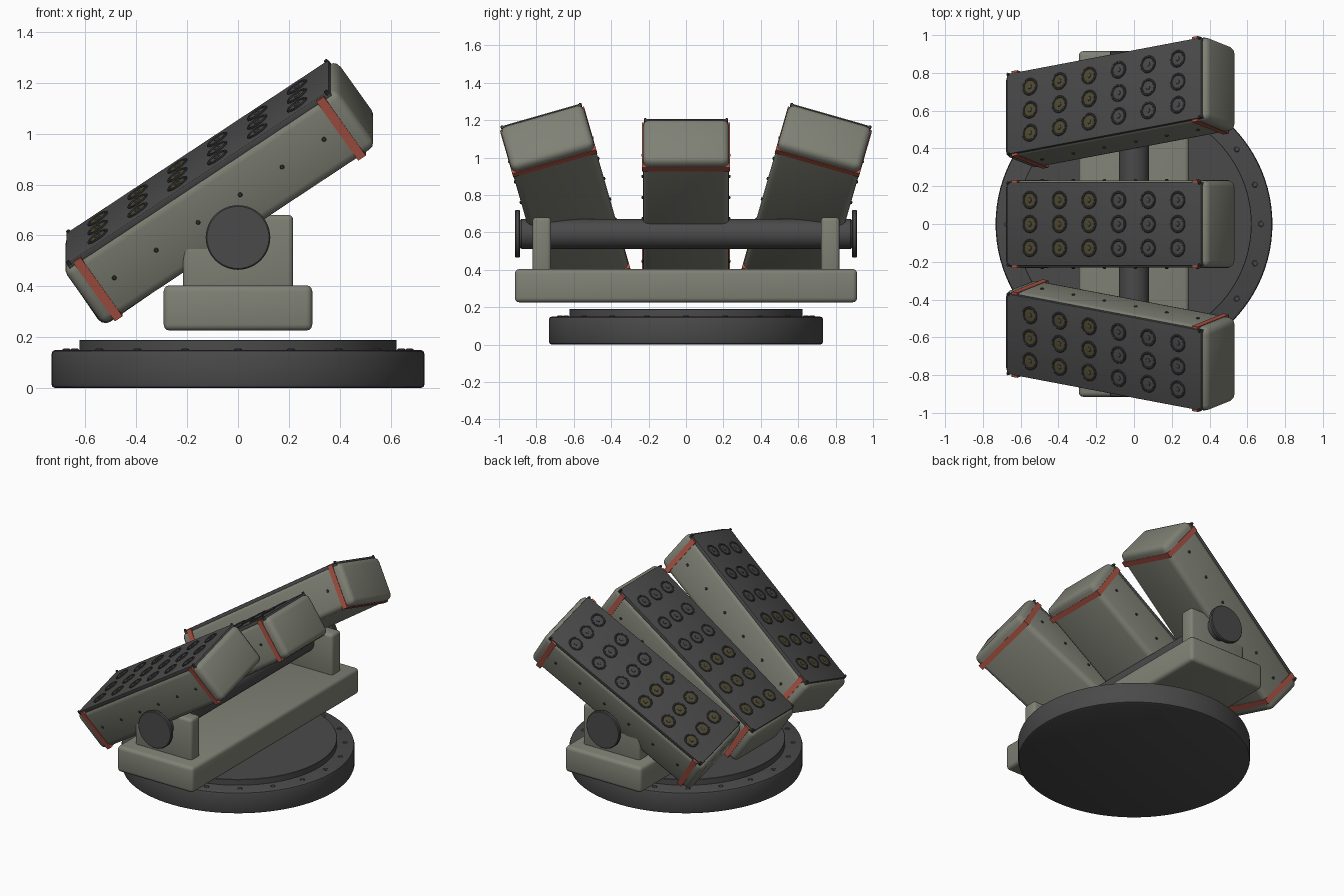
import bpy, bmesh, math
from mathutils import Matrix, Vector

if "Cube" in bpy.data.objects:
    bpy.data.objects.remove(bpy.data.objects["Cube"])


def mat(name, r, g, b):
    m = bpy.data.materials.new(name)
    m.diffuse_color = (r, g, b, 1)
    m.use_nodes = True
    m.node_tree.nodes["Principled BSDF"].inputs["Base Color"].default_value = m.diffuse_color
    return m


GREEN = mat("grey_green_paint", 0.215, 0.22, 0.178)
DARK = mat("dark_grey_metal", 0.068, 0.068, 0.07)
BLACK = mat("blackened_steel", 0.045, 0.045, 0.047)
RED = mat("red_band_paint", 0.42, 0.09, 0.06)
OLIVE = mat("dark_olive", 0.08, 0.068, 0.028)


def finish(name, bm, mats, world=Matrix()):
    """Turn a bmesh into a placed object with sharp edges kept."""
    me = bpy.data.meshes.new(name)
    bmesh.ops.recalc_face_normals(bm, faces=bm.faces)
    bm.to_mesh(me)
    bm.free()
    for m in mats:
        me.materials.append(m)
    ob = bpy.data.objects.new(name, me)
    bpy.context.collection.objects.link(ob)
    ob.matrix_world = world
    bpy.ops.object.select_all(action='DESELECT')
    ob.select_set(True)
    bpy.context.view_layer.objects.active = ob
    bpy.ops.object.shade_smooth_by_angle(angle=math.radians(35))
    return ob


def add_box(bm, centre, size, bevel=0.0, segments=3):
    part = bmesh.new()
    bmesh.ops.create_cube(part, size=1, matrix=Matrix.Translation(centre) @ Matrix.Diagonal((*size, 1)))
    if bevel:
        bmesh.ops.bevel(part, geom=part.edges[:], offset=bevel, segments=segments,
                        profile=0.5, affect='EDGES')
    tmp = bpy.data.meshes.new("tmp")
    part.to_mesh(tmp)
    part.free()
    bm.from_mesh(tmp)
    bpy.data.meshes.remove(tmp)


def add_lathe(bm, profile, place=Matrix(), sides=32, index=0):
    """Revolve (radius, height) points about local z."""
    rings = []
    for r, z in profile:
        if r == 0:
            rings.append([bm.verts.new(place @ Vector((0, 0, z)))])
        else:
            rings.append([bm.verts.new(place @ Vector((r * math.cos(a), r * math.sin(a), z)))
                          for a in (2 * math.pi * i / sides for i in range(sides))])
    for a, b in zip(rings, rings[1:]):
        for i in range(sides):
            j = (i + 1) % sides
            quad = [a[i % len(a)], a[j % len(a)], b[j % len(b)], b[i % len(b)]]
            f = bm.faces.new(list(dict.fromkeys(quad)))
            f.material_index = index


def box_object(name, centre, size, bevel, m, world=Matrix()):
    bm = bmesh.new()
    add_box(bm, centre, size, bevel)
    return finish(name, bm, [m], world)


def lathe_object(name, profile, m, place=Matrix(), sides=64):
    bm = bmesh.new()
    add_lathe(bm, profile, place, sides)
    return finish(name, bm, [m])


# Round base with raised turntable and a ring of bolts
lathe_object("base_disc", [(0, 0), (0.718, 0), (0.729, 0.005), (0.733, 0.015), (0.733, 0.134),
                           (0.729, 0.145), (0.718, 0.15), (0, 0.15)], DARK, sides=96)
lathe_object("turntable", [(0, 0.14), (0.623, 0.14), (0.623, 0.188), (0.621, 0.19), (0, 0.19)],
             DARK, sides=96)
bm = bmesh.new()
for i in range(20):
    a = math.radians(18 * i)
    add_lathe(bm, [(0.016, 0.145), (0.016, 0.152), (0.012, 0.155), (0, 0.155)],
              Matrix.Translation((0.674 * math.cos(a), 0.674 * math.sin(a), 0)), 12)
finish("base_bolts", bm, [DARK])

# Yoke: cross beam, two uprights, shaft and end caps
AXIS = 0.592
box_object("yoke_beam", (0, 0, 0.315), (0.584, 1.83, 0.178), 0.024, GREEN)
for s, side in ((-1, "front"), (1, "rear")):
    box_object(side + "_upright", (0, s * 0.771, 0.53), (0.434, 0.1, 0.302), 0.02, GREEN)
    lathe_object(side + "_shaft_cap", [(0, -0.014), (0.122, -0.014), (0.127, -0.009), (0.127, 0.009),
                                       (0.122, 0.014), (0, 0.014)], DARK,
                 Matrix.Translation((0, s * 0.901, AXIS)) @ Matrix.Rotation(math.pi / 2, 4, 'X'), 48)
lathe_object("tilt_shaft", [(0, -0.89), (0.072, -0.89), (0.08, -0.88), (0.08, 0.88), (0.072, 0.89), (0, 0.89)],
             DARK, Matrix.Translation((0, 0, AXIS)) @ Matrix.Rotation(math.pi / 2, 4, 'X'), 48)

# Launcher boxes
L, W, H = 1.305, 0.462, 0.285
PITCH, ROLL = math.radians(34.5), math.radians(16)


def launcher(label, y, z, roll):
    world = (Matrix.Translation((-0.073, y, z)) @ Matrix.Rotation(roll, 4, 'X')
             @ Matrix.Rotation(-PITCH, 4, 'Y'))
    box_object(label + "_box", (0, 0, 0), (L, W, H), 0.036, GREEN, world)
    box_object(label + "_top_panel", (0, 0, H / 2 - 0.002), (1.25, 0.442, 0.024), 0.003, DARK, world)

    # Red bands near both ends
    bm = bmesh.new()
    for x in (-0.58, 0.58):
        add_box(bm, (x, 0, 0), (0.036, W + 0.006, H + 0.006))
    finish(label + "_red_bands", bm, [RED], world)

    # Tube openings: raised ring, inner disc and centre pin
    bm = bmesh.new()
    top = H / 2 + 0.01
    for col in range(6):
        for row in (-1, 0, 1):
            place = Matrix.Translation(((col - 2.5) * 0.19, row * 0.127, top))
            add_lathe(bm, [(0.047, -0.004), (0.047, 0.003), (0.044, 0.006), (0.038, 0.006),
                           (0.035, 0.003), (0.035, -0.004)], place, 24, 0)
            add_lathe(bm, [(0.035, 0.002), (0.013, 0.003)], place, 24, 1 if col < 3 else 2)
            add_lathe(bm, [(0.013, 0.002), (0.012, 0.005), (0.006, 0.007), (0, 0.007)], place, 12, 2)
    finish(label + "_tube_openings", bm, [BLACK, OLIVE, DARK], world)

    # Side rivets and panel corner bolts
    bm = bmesh.new()
    knob = [(0.009, -0.004), (0.009, 0.003), (0.006, 0.006), (0, 0.007)]
    for s in (-1, 1):
        for i in range(6):
            add_lathe(bm, knob, Matrix.Translation(((i - 2.5) * 0.2, s * W / 2, 0.002))
                      @ Matrix.Rotation(-s * math.pi / 2, 4, 'X'), 10)
        for x in (-0.615, 0.615):
            add_lathe(bm, [(0, 0), (0.008, 0), (0.008, 0.017), (0.005, 0.02), (0, 0.02)],
                      Matrix.Translation((x, s * 0.218, H / 2 - 0.002)), 10)
    finish(label + "_rivets", bm, [BLACK], world)


launcher("centre", 0, 0.728, 0)
launcher("front", -0.644, 0.768, ROLL)
launcher("rear", 0.644, 0.768, -ROLL)
